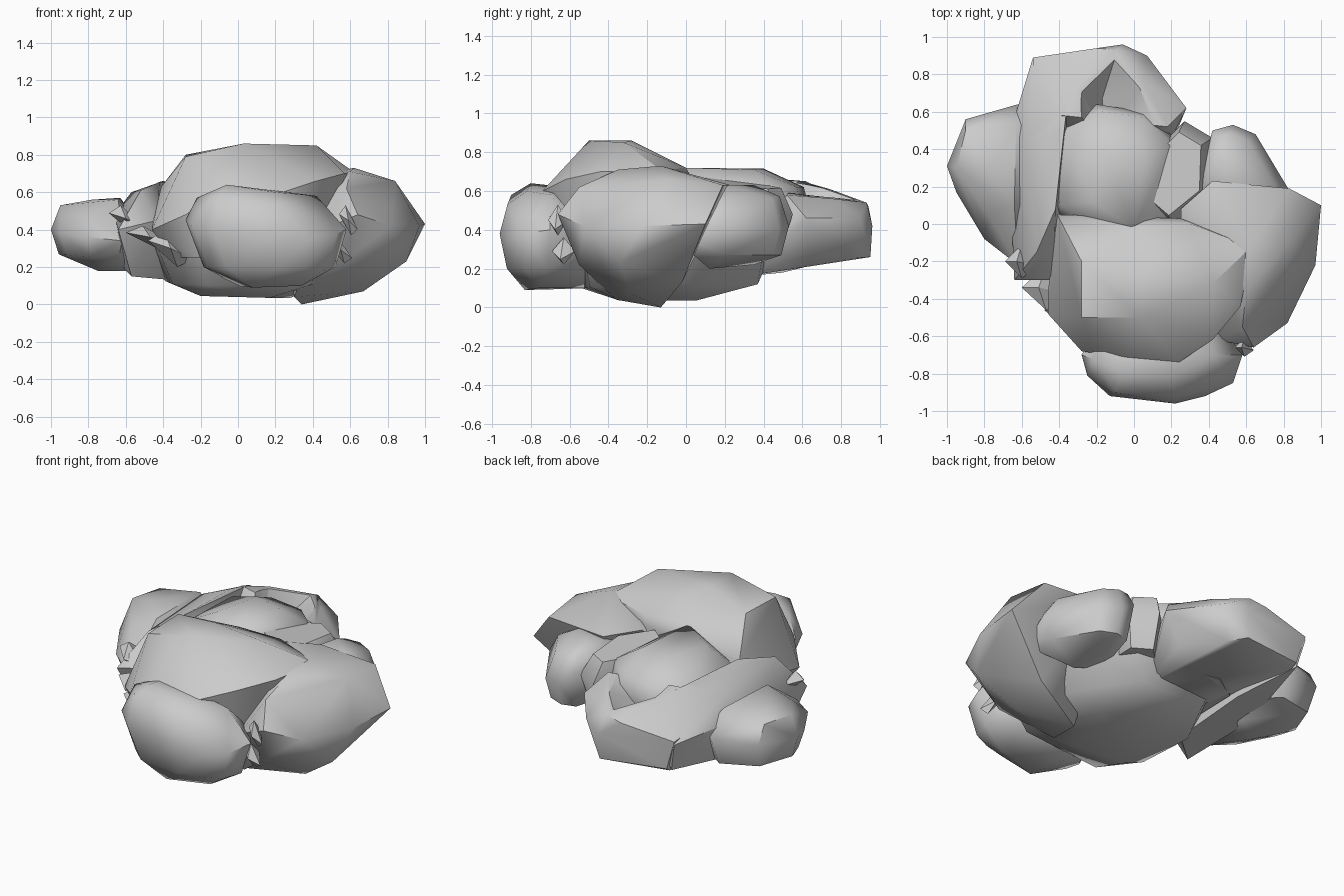
import bpy, bmesh, math


def rock(name, girdle, caps, crest=(), angle=45):
    """Convex boulder: a widest outline, shrunken copies (z, scale, dx, dy, slope_x, slope_y), extra crest points."""
    cx = sum(p[0] for p in girdle) / len(girdle)
    cy = sum(p[1] for p in girdle) / len(girdle)
    pts = list(girdle) + list(crest)
    for z, s, dx, dy, kx, ky in caps:
        for x, y, _ in girdle:
            u, v = (x - cx) * s, (y - cy) * s
            pts.append((cx + u + dx, cy + v + dy, z + kx * u + ky * v))
    bm = bmesh.new()
    for p in pts:
        bm.verts.new(p)
    out = bmesh.ops.convex_hull(bm, input=bm.verts[:])
    junk = {g for g in out['geom_interior'] + out['geom_unused'] if isinstance(g, bmesh.types.BMVert)}
    bmesh.ops.delete(bm, geom=list(junk), context='VERTS')
    bmesh.ops.dissolve_limit(bm, angle_limit=math.radians(4), verts=bm.verts[:], edges=bm.edges[:])
    bmesh.ops.recalc_face_normals(bm, faces=bm.faces[:])
    me = bpy.data.meshes.new(name)
    bm.to_mesh(me)
    bm.free()
    ob = bpy.data.objects.new(name, me)
    bpy.context.collection.objects.link(ob)
    smooth(ob, angle)
    return ob


def smooth(ob, angle):
    bpy.ops.object.select_all(action='DESELECT')
    ob.select_set(True)
    bpy.context.view_layer.objects.active = ob
    bpy.ops.object.shade_smooth_by_angle(angle=math.radians(angle))


# Hidden core that the boulders cluster around
rock("core_rock",
     [(-.45, -.35, .35), (-.22, -.62, .35), (.5, -.55, .35), (.62, .05, .4),
      (.35, .42, .42), (-.3, .5, .42), (-.5, .1, .38)],
     [(.12, .78, 0, -.05, 0, .04)],
     [(-.2, -.33, .045), (.17, -.34, .035), (.28, .05, .035), (.0, .05, .06), (.25, .37, .12),
      (-.25, .3, .14)], 60)

# Rounded front boulder
rock("front_boulder",
     [(-.28, -.70, .45), (-.25, -.81, .43), (-.13, -.92, .40), (.22, -.96, .38),
      (.38, -.92, .35), (.53, -.85, .38), (.58, -.70, .40), (.40, -.45, .35), (-.15, -.45, .35)],
     [(.20, .82, .02, 0, 0, 0)],
     [(-.10, -.90, .58), (-.06, -.80, .64), (.20, -.82, .60), (.22, -.92, .53), (-.05, -.62, .62),
      (.42, -.70, .58), (-.22, -.72, .57), (.08, -.83, .09), (.34, -.76, .10), (.0, -.45, .10)], 50)

# Large top slab with a leaning left face
rock("top_slab",
     [(-.46, -.36, .42), (-.46, -.48, .40), (-.28, -.68, .48), (-.05, -.72, .62),
      (.24, -.74, .60), (.42, -.62, .66), (.57, -.44, .70), (.63, -.12, .70),
      (.25, .03, .66), (-.41, .05, .63)],
     [(.25, .8, 0, .02, 0, 0)],
     [(-.28, -.50, .79), (-.28, -.20, .80), (.03, -.50, .86), (.42, -.32, .85),
      (.03, -.28, .86), (.02, -.02, .73), (.30, .0, .72)], 38)

# Big right boulder
rock("right_boulder",
     [(1.0, .10, .43), (.97, -.22, .42), (.82, -.53, .42), (.64, -.66, .48),
      (.45, -.62, .40), (.25, -.2, .40), (.25, .08, .66), (.42, .23, .63), (.83, .19, .63)],
     [],
     [(.84, -.1, .66), (.62, -.13, .73), (.6, -.35, .71), (.58, -.55, .62), (.90, -.34, .23),
      (.68, -.02, .13), (.67, -.28, .07), (.34, -.13, 0), (.3, -.36, .04), (.55, -.55, .22)])

# Round boulder low on the back right
rock("back_right_boulder",
     [(.30, .10, .40), (.40, .42, .48), (.42, .50, .50), (.53, .53, .42), (.65, .48, .40),
      (.83, .18, .42), (.78, -.02, .36)],
     [(.27, .82, 0, 0, 0, 0), (.57, .78, -.02, 0, -.12, 0)],
     [(.45, .35, .63), (.60, .22, .63), (.55, .12, .2), (.5, .35, .22)], 50)

# Small wedged stone on the top
rock("wedge_stone",
     [(.05, .26, .55), (.06, .10, .55), (.20, -.02, .55), (.41, .15, .52),
      (.42, .46, .48), (.27, .55, .48), (.18, .46, .50)],
     [(.27, .75, 0, 0, 0, 0), (.64, .78, -.02, 0, -.10, -.10)], angle=50)

# Rounded hump in the hollow
rock("middle_hump",
     [(-.43, .08, .50), (-.42, .50, .52), (-.20, .64, .50), (.06, .60, .50),
      (.24, .44, .48), (.22, -.05, .45), (-.2, -.08, .45)],
     [(.62, .9, 0, 0, 0, 0), (.20, .75, 0, 0, 0, 0)],
     [(0, -.03, .72), (-.22, .12, .71), (-.15, .40, .715), (.05, .35, .71)], 60)

# Ridge sloping down to the left of the hollow
rock("left_ridge",
     [(-.64, -.30, .40), (-.66, .15, .47), (-.66, .50, .48), (-.54, .89, .45),
      (-.40, .88, .5), (-.36, .45, .55), (-.43, 0, .55), (-.43, -.30, .45)],
     [],
     [(-.52, -.15, .61), (-.42, .08, .655), (-.40, .50, .66), (-.36, .62, .65), (-.57, .45, .60),
      (-.57, -.2, .15), (-.35, .0, .13), (-.36, .5, .18), (-.5, .86, .27), (-.62, .3, .2)], 50)

# Wedge-shaped back rock with a bowl cut into its top
back = rock("back_rock",
            [(-.54, .89, .47), (-.20, .94, .52), (-.06, .96, .42), (.07, .90, .46), (.28, .62, .46),
             (.22, .50, .45), (-.15, .58, .44), (-.55, .55, .50)],
            [(.26, .8, -.02, -.02, 0, -.05)],
            [(-.48, .88, .28), (-.06, .95, .26), (-.09, .93, .54), (-.38, .58, .655), (-.30, .74, .61),
             (.05, .76, .56), (.18, .52, .58), (-.2, .2, .16), (.15, .3, .16)])
bowl = rock("bowl_cutter",
            [(-.38, .50, .85), (-.32, .72, .68), (-.09, .925, .58), (.08, .74, .60), (.20, .48, .64), (-.1, .3, .8)],
            [], [(-.17, .67, .44), (-.15, .45, .42)])
cut = back.modifiers.new("bowl", 'BOOLEAN')
cut.operation = 'DIFFERENCE'
cut.object = bowl
bpy.context.view_layer.objects.active = back
bpy.ops.object.modifier_apply(modifier="bowl")
bpy.data.objects.remove(bowl, do_unlink=True)
smooth(back, 50)

# Left boulder
rock("left_boulder",
     [(-1.0, .31, .40), (-.95, .17, .38), (-.80, -.08, .36), (-.62, -.22, .34),
      (-.50, .1, .40), (-.50, .55, .40), (-.62, .64, .42), (-.90, .56, .42)],
     [(.25, .84, 0, 0, -.08, 0)],
     [(-.95, .30, .53), (-.90, .50, .53), (-.78, .30, .56), (-.63, .52, .57), (-.64, .1, .56),
      (-.78, .05, .48), (-.75, .2, .18), (-.55, .3, .18)], 50)

# Splinters where boulders meet
for name, x, y, z, lx, ly, lz in [("left_shard", -.47, -.34, .36, .13, .12, .06),
                                  ("lower_left_shard", -.36, -.46, .30, .12, .10, .10),
                                  ("outer_left_shard", -.60, -.20, .46, .09, .09, .07),
                                  ("right_shard", .59, -.66, .45, .05, .05, .08),
                                  ("lower_right_shard", .55, -.63, .29, .06, .06, .07)]:
    rock(name, [(x - lx, y, z + lz * .4), (x, y - ly, z), (x + lx, y - ly * .3, z - lz * .6), (x, y + ly, z)],
         [], [(x - lx * .3, y, z + lz), (x + lx * .3, y, z - lz)], 20)
